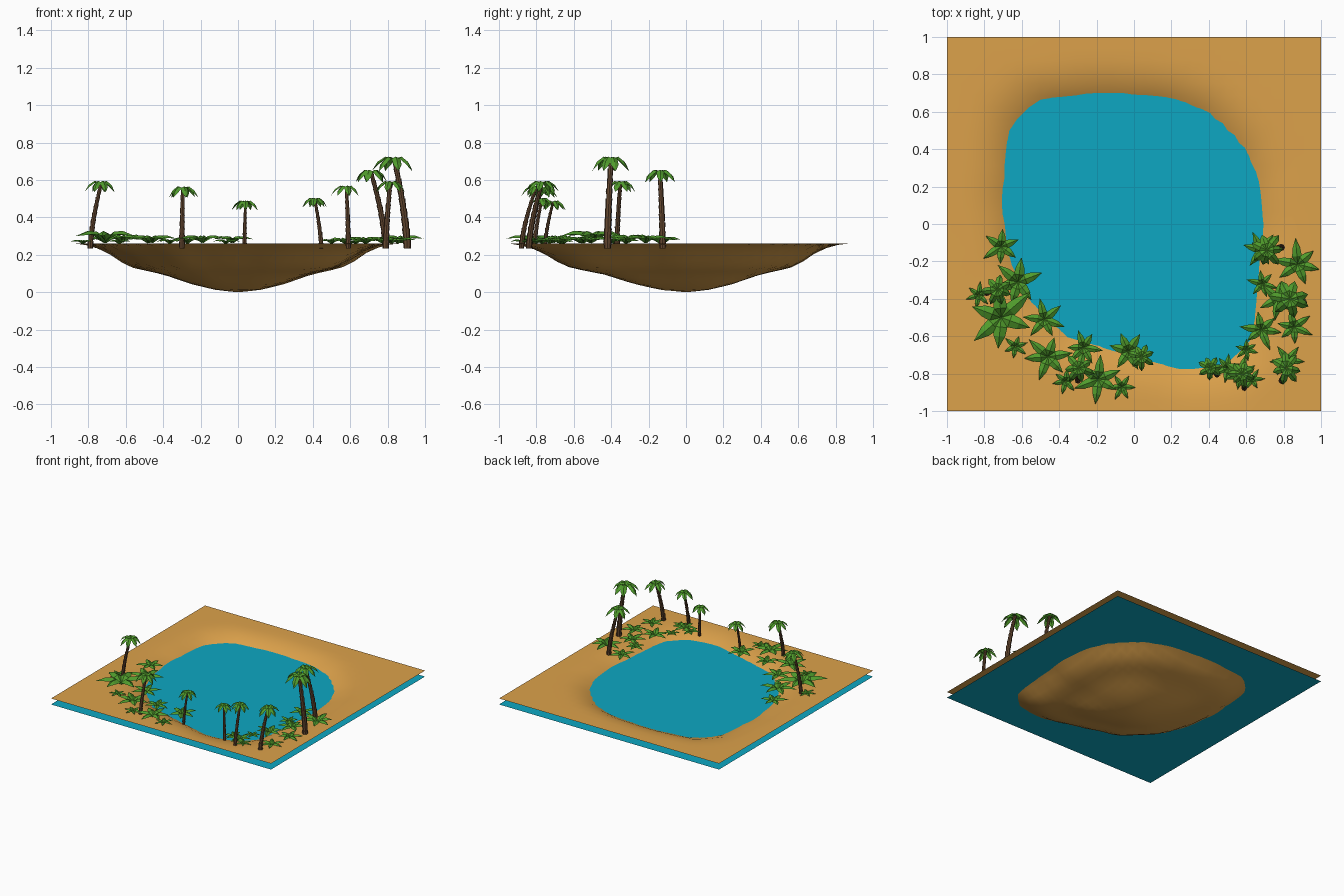
import bpy, bmesh, math, random
from mathutils import Vector

if "Cube" in bpy.data.objects:
    bpy.data.objects.remove(bpy.data.objects["Cube"])

random.seed(4)
TAU = 2 * math.pi


def material(name, rgb):
    m = bpy.data.materials.new(name)
    m.diffuse_color = (*rgb, 1)
    m.use_nodes = True
    m.node_tree.nodes["Principled BSDF"].inputs["Base Color"].default_value = m.diffuse_color
    return m


SAND = material("sand", (0.72, 0.36, 0.07))
WATER = material("water", (0.004, 0.39, 0.54))
LEAF = material("leaf", (0.08, 0.33, 0.025))
BARK = material("bark", (0.13, 0.065, 0.03))


def finish(bm, name, mat, smooth=False):
    me = bpy.data.meshes.new(name)
    bm.to_mesh(me)
    bm.free()
    me.materials.append(mat)
    for p in me.polygons:
        p.use_smooth = smooth
    ob = bpy.data.objects.new(name, me)
    bpy.context.collection.objects.link(ob)
    return ob


def lerp_table(table, t):
    for (a, va), (b, vb) in zip(table, table[1:]):
        if t <= b:
            return va + (vb - va) * (t - a) / (b - a)
    return table[-1][1]


# shoreline outline and bed profile (fraction of shore distance -> height)
SHORE = [(-.69, 0), (-.69, .25), (-.65, .53), (-.53, .65), (-.35, .68), (-.15, .695),
         (0, .69), (.25, .65), (.38, .6), (.5, .5), (.6, .38), (.65, .26), (.68, .1),
         (.69, -.05), (.66, -.2), (.645, -.4), (.62, -.62), (.5, -.74), (.36, -.765),
         (.25, -.77), (.05, -.71), (-.18, -.645), (-.35, -.6), (-.45, -.5),
         (-.57, -.38), (-.65, -.2)]
BED = [(0, 0), (.17, .012), (.35, .042), (.57, .095), (.8, .13), (.9, .165),
       (1, .213), (1.1, .243), (1.2, .259), (1.3, .262)]
polar = sorted((math.atan2(y, x), math.hypot(x, y)) for x, y in SHORE)
polar = ([(polar[-1][0] - TAU, polar[-1][1])] + polar
         + [(polar[0][0] + TAU, polar[0][1])])


def ground(x, y):
    return lerp_table(BED, math.hypot(x, y) / lerp_table(polar, math.atan2(y, x)))


# sand sheet with sunken pond bed
bm = bmesh.new()
bmesh.ops.create_grid(bm, x_segments=32, y_segments=32, size=1)
for v in bm.verts:
    v.co.z = ground(v.co.x, v.co.y)
finish(bm, "sand_ground", SAND, True)

# water sheet
bm = bmesh.new()
bmesh.ops.create_grid(bm, x_segments=1, y_segments=1, size=1)
for v in bm.verts:
    v.co.z = .213
finish(bm, "water_surface", WATER)

# frond stations: distance, ridge height, half width, edge drop (times radius)
PALM_FROND = [(0, 0, .06, .03), (.4, .1, .22, .1), (.75, -.15, .2, .14), (1, -.6, 0, 0)]
BUSH_FROND = [(0, .12, .06, .03), (.3, .38, .2, .1), (.6, .4, .16, .1), (1, .26, 0, 0)]


def fronds(bm, center, r, count, stations):
    start = random.uniform(0, TAU)
    for i in range(count):
        a = start + TAU * (i + random.uniform(-.15, .15)) / count
        length = r * random.uniform(.85, 1.1)
        out = Vector((math.cos(a), math.sin(a), 0))
        side = Vector((-out.y, out.x, 0))
        rows = []
        for d, h, w, drop in stations:
            mid = center + out * d * length + Vector((0, 0, h * r))
            down = Vector((0, 0, -drop * r))
            if w:
                pts = [mid - side * w * r + down, mid, mid + side * w * r + down]
            else:
                pts = [mid]
            rows.append([bm.verts.new(p) for p in pts])
        for p, q in zip(rows, rows[1:]):
            for k in (0, 1):
                if len(q) == 3:
                    bm.faces.new((p[k], q[k], q[k + 1], p[k + 1]))
                else:
                    bm.faces.new((p[k], q[0], p[k + 1]))


def trunk(bm, base, top, r, bands=9, sides=8):
    # stepped bands along a bent line
    rings = []
    for i in range(bands):
        for t, flare in ((i / bands, .85), ((i + 1) / bands, 1.08)):
            c = base.lerp(top, t)
            bend = t ** 1.5
            c.x = base.x + (top.x - base.x) * bend
            c.y = base.y + (top.y - base.y) * bend
            rad = r * flare * (1 - .4 * t)
            rings.append([bm.verts.new(c + Vector((rad * math.cos(TAU * k / sides),
                                                   rad * math.sin(TAU * k / sides), 0)))
                          for k in range(sides)])
    for p, q in zip(rings, rings[1:]):
        for k in range(sides):
            n = (k + 1) % sides
            bm.faces.new((p[k], p[n], q[n], q[k]))
    bm.faces.new(rings[0][::-1])
    bm.faces.new(rings[-1])


# palms: base x, y, crown x, y, top z, crown radius, trunk radius
PALMS = [(-.79, -.37, -.73, -.35, .595, .085, .016), (-.3, -.84, -.295, -.77, .565, .085, .016),
         (.035, -.755, .04, -.71, .49, .072, .012), (.445, -.81, .41, -.77, .505, .072, .013),
         (.59, -.88, .58, -.8, .57, .078, .015), (.79, -.84, .815, -.77, .595, .085, .018),
         (.79, -.125, .71, -.14, .655, .095, .019), (.905, -.42, .835, -.4, .725, .11, .022)]
for i, (bx, by, cx, cy, z, cr, tr) in enumerate(PALMS):
    crown = Vector((cx, cy, z - .1 * cr))
    bm = bmesh.new()
    trunk(bm, Vector((bx, by, .235)), crown, tr)
    finish(bm, f"palm_trunk_{i}", BARK)
    bm = bmesh.new()
    fronds(bm, crown, cr, 7, PALM_FROND)
    finish(bm, f"palm_crown_{i}", LEAF)

# low bushes: x, y, radius
BUSHES = [(-.71, -.12, .11), (-.62, -.31, .14), (-.83, -.38, .07), (-.71, -.5, .19),
          (-.48, -.51, .11), (-.635, -.655, .07), (-.46, -.71, .13), (-.27, -.66, .1),
          (-.365, -.84, .075), (-.19, -.83, .13), (-.065, -.87, .075), (-.03, -.68, .12),
          (.875, -.215, .13), (.68, -.14, .1), (.685, -.32, .08), (.77, -.4, .11),
          (.68, -.565, .11), (.855, -.55, .1), (.6, -.67, .065), (.5, -.77, .08),
          (.57, -.8, .1), (.82, -.73, .09), (.63, -.83, .065)]
for i, (x, y, r) in enumerate(BUSHES):
    bm = bmesh.new()
    fronds(bm, Vector((x, y, .252)), r, 6, BUSH_FROND)
    finish(bm, f"bush_{i}", LEAF)
